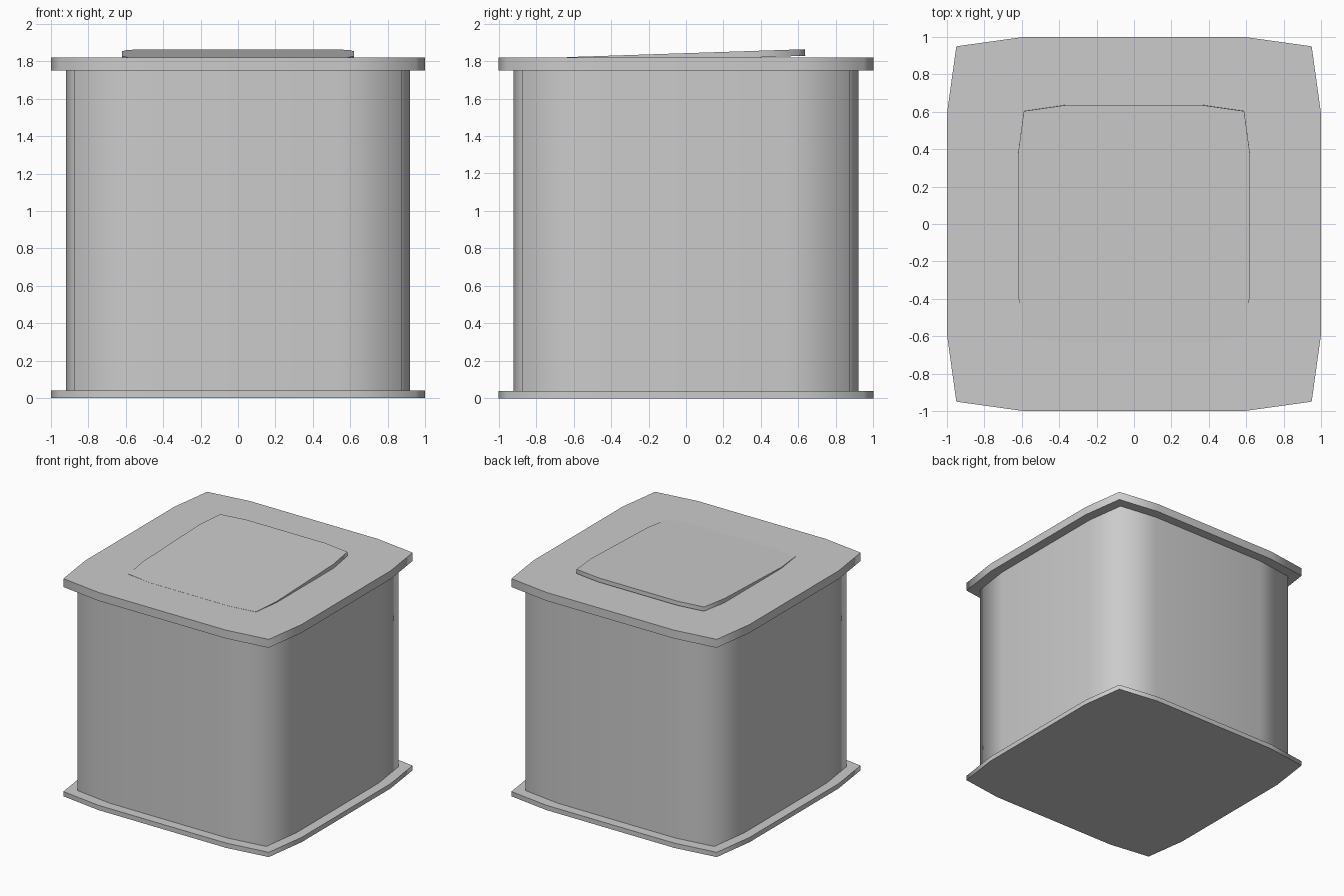
import bpy, bmesh, math

if "Cube" in bpy.data.objects:
    bpy.data.objects.remove(bpy.data.objects["Cube"])

grey = bpy.data.materials.new("plain grey")
grey.diffuse_color = (0.6, 0.6, 0.6, 1)
grey.use_nodes = True
grey.node_tree.nodes["Principled BSDF"].inputs["Base Color"].default_value = grey.diffuse_color

# One quarter of the bowed square outline, repeated by rotation
QUARTER = [(1.0, -0.59), (1.0, 0.59), (0.95, 0.95)]


def outline(size):
    pts = []
    for k in range(4):
        c, s = [(1, 0), (0, 1), (-1, 0), (0, -1)][k]
        pts += [((x * c - y * s) * size, (x * s + y * c) * size) for x, y in QUARTER]
    return pts


def slab(name, size, z0, z1):
    """Extrude the bowed square between two heights."""
    bm = bmesh.new()
    base = bm.faces.new([bm.verts.new((x, y, z0)) for x, y in outline(size)])
    ext = bmesh.ops.extrude_face_region(bm, geom=[base])
    top = [v for v in ext["geom"] if isinstance(v, bmesh.types.BMVert)]
    bmesh.ops.translate(bm, verts=top, vec=(0, 0, z1 - z0))
    bmesh.ops.recalc_face_normals(bm, faces=bm.faces)
    mesh = bpy.data.meshes.new(name)
    bm.to_mesh(mesh)
    bm.free()
    mesh.materials.append(grey)
    obj = bpy.data.objects.new(name, mesh)
    bpy.context.collection.objects.link(obj)
    # Side walls shade smoothly around the corners, rims stay sharp
    bpy.ops.object.select_all(action='DESELECT')
    obj.select_set(True)
    bpy.context.view_layer.objects.active = obj
    bpy.ops.object.shade_smooth_by_angle(angle=math.radians(80))
    return obj


slab("base_plate", 1.0, 0.0, 0.04)
slab("body", 0.92, 0.03, 1.76)
slab("lid", 1.0, 1.75, 1.82)

# Thin panel on the lid, raised towards the back
panel = slab("tilted_panel", 0.62, -0.035, 0.0)
panel.scale.y = 1.025
panel.rotation_euler.x = math.radians(1.9)
panel.location.z = 1.842
